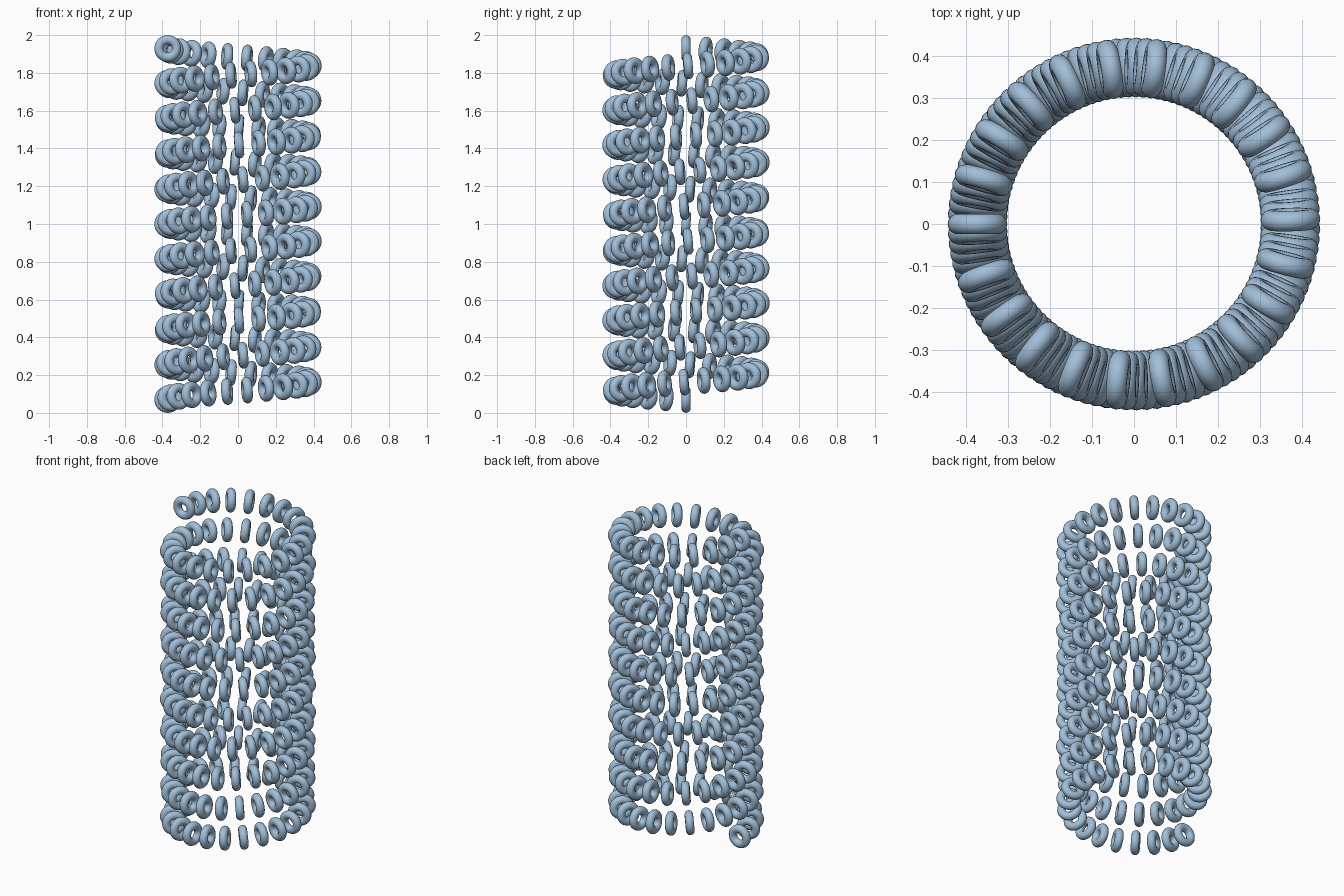
import bpy
import math
from mathutils import Vector

cube = bpy.data.objects.get("Cube")
if cube:
    bpy.data.objects.remove(cube, do_unlink=True)

# Coil layout
COIL_RADIUS = 0.372
RING_MAJOR, RING_MINOR = 0.0465, 0.0245
TURNS, STEPS = 10, 222
Z_START = RING_MAJOR + RING_MINOR
RISE = 2 - 2 * Z_START
SLOPE = RISE / (TURNS * math.tau * COIL_RADIUS)

# Single flat colour
steel = bpy.data.materials.new("steel_blue")
steel.use_nodes = True
colour = (0.36, 0.52, 0.69, 1)
steel.diffuse_color = colour
steel.node_tree.nodes["Principled BSDF"].inputs["Base Color"].default_value = colour

# Master ring, smooth shaded; its mesh is shared by every link of the coil
bpy.ops.mesh.primitive_torus_add(major_radius=RING_MAJOR, minor_radius=RING_MINOR,
                                 major_segments=32, minor_segments=14)
master = bpy.context.object
master.data.name = "ring"
master.data.materials.append(steel)
bpy.ops.object.shade_smooth()


def place_ring(ring, step):
    """Set a ring on the coil, facing along its path."""
    t = step / STEPS
    angle = math.pi + t * TURNS * math.tau
    c, s = math.cos(angle), math.sin(angle)
    ring.name = f"coil_ring_{step:03d}"
    ring.location = (COIL_RADIUS * c, COIL_RADIUS * s, Z_START + t * RISE)
    # The two end rings stand upright
    lean = 0 if step in (0, STEPS) else SLOPE
    ring.rotation_euler = Vector((-s, c, lean)).to_track_quat("Z", "Y").to_euler()


# Rings along the rising coil
place_ring(master, 0)
for step in range(1, STEPS + 1):
    ring = bpy.data.objects.new("coil_ring", master.data)
    bpy.context.collection.objects.link(ring)
    place_ring(ring, step)
